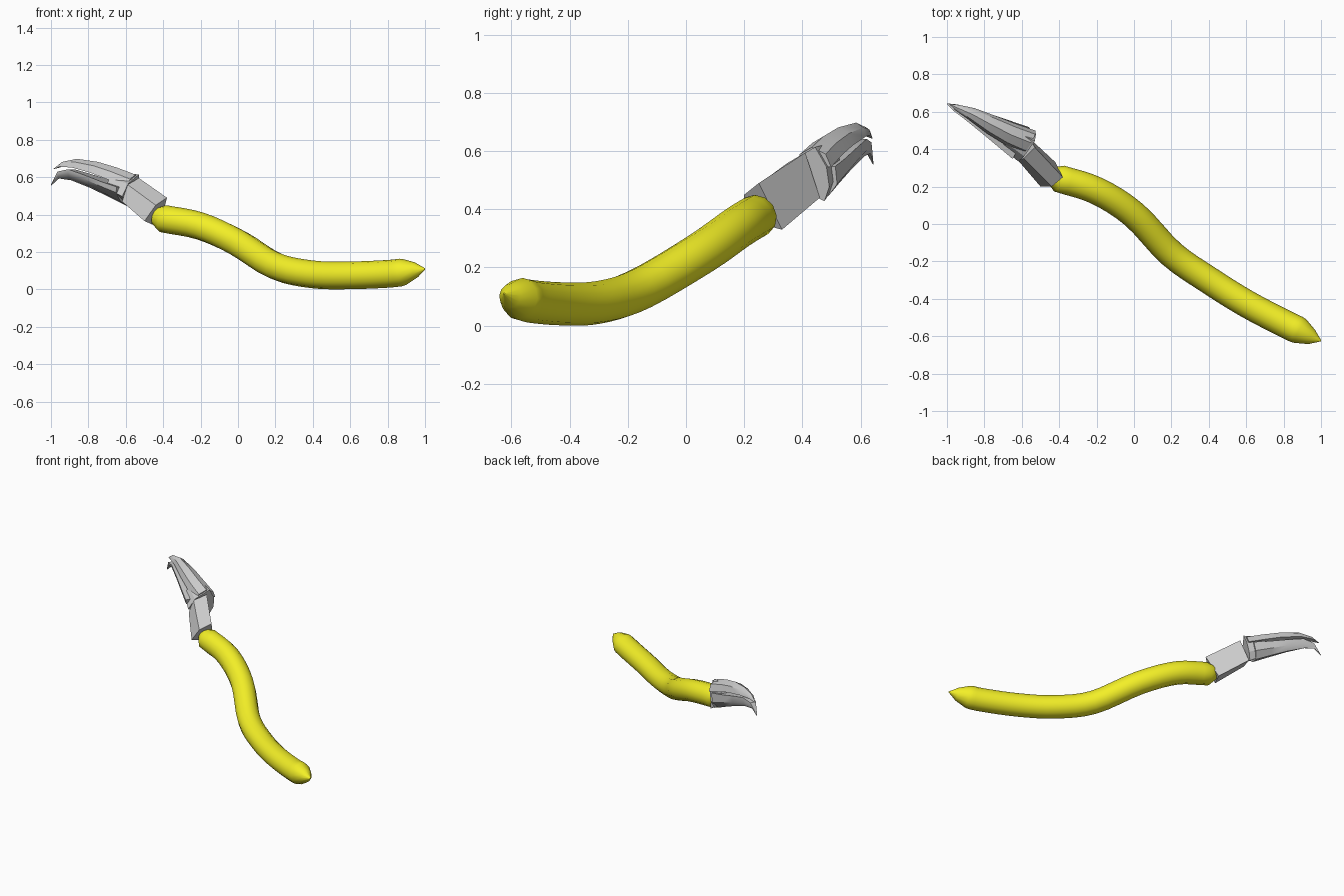
import bpy, bmesh, math
from mathutils import Vector as V

if "Cube" in bpy.data.objects:
    bpy.data.objects.remove(bpy.data.objects["Cube"])

yellow = bpy.data.materials.new("yellow_grip")
yellow.diffuse_color = (0.9, 0.87, 0.02, 1)
yellow.use_nodes = True
yellow.node_tree.nodes["Principled BSDF"].inputs["Base Color"].default_value = yellow.diffuse_color

S = V((0.49, 0.87, 0.0))       # sideways axis of the metal head
U = V((0.17, -0.10, 0.98))     # upward axis of the metal head


def loft(name, rings, angle, mat=None):
    """Skin a list of equally sized vertex rings and cap both ends."""
    bm = bmesh.new()
    rows = [[bm.verts.new(p) for p in r] for r in rings]
    n = len(rows[0])
    for a, b in zip(rows, rows[1:]):
        for i in range(n):
            j = (i + 1) % n
            bm.faces.new((a[i], a[j], b[j], b[i]))
    bm.faces.new(rows[0][::-1])
    bm.faces.new(rows[-1])
    bmesh.ops.recalc_face_normals(bm, faces=bm.faces[:])
    me = bpy.data.meshes.new(name)
    bm.to_mesh(me)
    bm.free()
    ob = bpy.data.objects.new(name, me)
    bpy.context.collection.objects.link(ob)
    if mat:
        me.materials.append(mat)
    if angle:
        bpy.ops.object.select_all(action='DESELECT')
        ob.select_set(True)
        bpy.context.view_layer.objects.active = ob
        bpy.ops.object.shade_smooth_by_angle(angle=math.radians(angle))
    return ob


def catmull(a, b, c, d, t):
    return 0.5 * (2 * b + (c - a) * t + (2 * a - 5 * b + 4 * c - d) * t * t
                  + (3 * b - a - 3 * c + d) * t ** 3)


def head_part(name, stations, profile, angle=40):
    """Loft stations (centre, half side, half height) with one profile."""
    loft(name, [[V(c) + S * (a * hs) + U * (b * hu) for a, b in profile]
                for c, hs, hu in stations], angle)


# Curved grip: smooth path in the middle, chamfered head end, pointed tail
path = [V(p) for p in [(-.40, .243, .378), (-.2, .178, .338), (0, .05, .248),
                       (.2, -.16, .125), (.4, -.30, .08), (.6, -.425, .075),
                       (.8, -.53, .083), (.89, -.573, .093)]]
ext = [2 * path[0] - path[1]] + path + [2 * path[-1] - path[-2]]
pts = [(catmull(*ext[i:i + 4], k / 4), .074)
       for i in range(len(path) - 1) for k in range(4)]
pts = ([(V((-.435, .262, .393)), .05)] + pts
       + [(path[-1], .07), (V((.95, -.604, .103)), .042), (V((1, -.625, .11)), .003)])
rings = []
for i, (p, r) in enumerate(pts):
    t = (pts[min(i + 1, len(pts) - 1)][0] - pts[max(i - 1, 0)][0]).normalized()
    side = t.cross(V((0, 0, 1))).normalized()
    up = side.cross(t)
    rings.append([p + r * (math.cos(a) * side + math.sin(a) * up)
                  for a in (2 * math.pi * k / 12 for k in range(12))])
loft("grip", rings, 45, yellow)

# Four-sided metal neck between grip and head
loft("neck", [[V(p) for p in q] for q in (
    [(-.38, .25, .49), (-.42, .33, .33), (-.50, .20, .365), (-.44, .20, .45)],
    [(-.53, .41, .595), (-.56, .46, .44), (-.62, .34, .47), (-.59, .35, .56)])], 0)

# Faceted collar where the jaws meet the neck
head_part("collar", [((-.565, .418, .526), .10, .10), ((-.67, .478, .565), .075, .07)],
          [(-1, -.3), (-.6, .4), (.4, .9), (.77, .2), (.8, -.5), (.55, -1)], 0)

# Upper jaw: flat underside, domed back, hooked tip
head_part("upper_jaw", [((-.56, .44, .545), .068, .07), ((-.66, .48, .585), .063, .068),
                        ((-.76, .53, .622), .053, .061), ((-.87, .59, .651), .034, .048),
                        ((-.945, .622, .656), .017, .026), ((-.985, .64, .643), .002, .003)],
          [(-1, 0), (-.75, .65), (0, 1), (.75, .65), (1, 0)])

# Lower jaw: flat top, keel shifted to the back, hooked tip
head_part("lower_jaw", [((-.60, .435, .548), .10, .105), ((-.69, .485, .575), .08, .085),
                        ((-.79, .54, .61), .058, .07), ((-.89, .593, .642), .036, .06),
                        ((-.955, .622, .63), .02, .038), ((-1, .643, .557), .002, .003)],
          [(-1, 0), (-.95, -.3), (-.3, -.75), (.5, -1), (.9, -.6), (.9, 0)])
